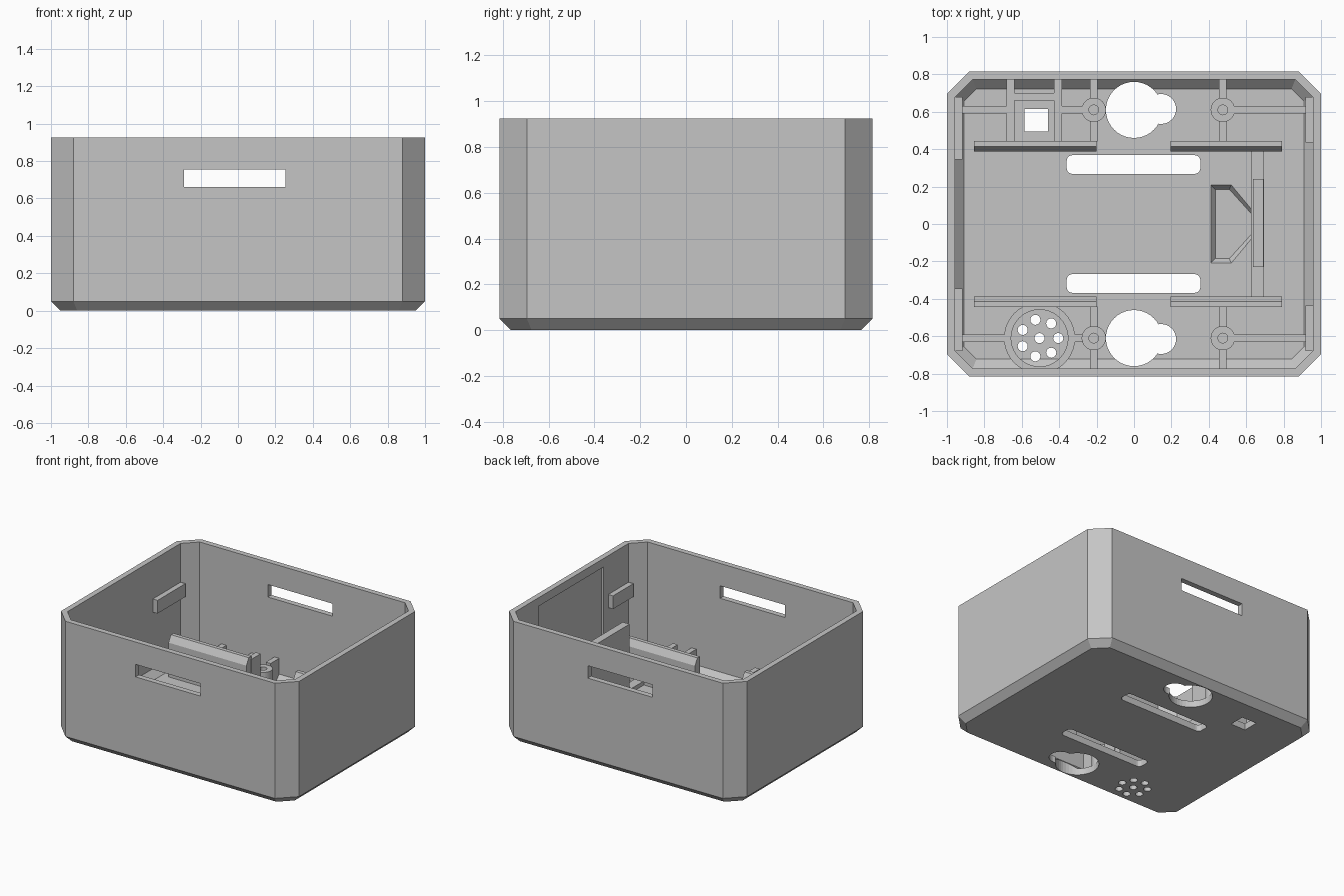
import bpy, bmesh
from math import cos, sin, pi

cube = bpy.data.objects.get("Cube")
if cube:
    bpy.data.objects.remove(cube)

grey = bpy.data.materials.new("light grey plastic")
grey.use_nodes = True
grey.diffuse_color = (0.56, 0.56, 0.56, 1)
grey.node_tree.nodes["Principled BSDF"].inputs["Base Color"].default_value = grey.diffuse_color

HEIGHT, FLOOR, BEVEL, WALL = 0.925, 0.05, 0.05, 0.042


def loft(name, *rings):
    """Solid skin through rings of matching points, capped at both ends."""
    bm = bmesh.new()
    loops = [[bm.verts.new(p) for p in ring] for ring in rings]
    n = len(loops[0])
    bm.faces.new(loops[0])
    bm.faces.new(loops[-1])
    for a, b in zip(loops, loops[1:]):
        for i in range(n):
            j = (i + 1) % n
            bm.faces.new((a[i], a[j], b[j], b[i]))
    bmesh.ops.recalc_face_normals(bm, faces=bm.faces)
    mesh = bpy.data.meshes.new(name)
    bm.to_mesh(mesh)
    bm.free()
    mesh.materials.append(grey)
    obj = bpy.data.objects.new(name, mesh)
    bpy.context.collection.objects.link(obj)
    return obj


def prism(name, points, z0, z1):
    return loft(name, *[[(x, y, z) for x, y in points] for z in (z0, z1)])


def box(name, x0, x1, y0, y1, z0, z1):
    return prism(name, [(x0, y0), (x1, y0), (x1, y1), (x0, y1)], z0, z1)


def circle(cx, cy, r, n=32):
    return [(cx + r * cos(2 * pi * i / n), cy + r * sin(2 * pi * i / n)) for i in range(n)]


def octagon(inset, z, corner=0.12):
    x, y = 1 - inset, 0.815 - inset
    c = corner - inset * 0.59
    pts = [(x, y - c), (x - c, y), (c - x, y), (-x, y - c),
           (-x, c - y), (c - x, -y), (x - c, -y), (x, c - y)]
    return [(px, py, z) for px, py in pts]


def rounded_slot(x0, x1, y0, y1, r):
    pts = []
    for k, (cx, cy) in enumerate([(x1 - r, y1 - r), (x0 + r, y1 - r),
                                  (x0 + r, y0 + r), (x1 - r, y0 + r)]):
        for i in range(5):
            a = (k + i / 4) * pi / 2
            pts.append((cx + r * cos(a), cy + r * sin(a)))
    return pts


def cut(target, cutter):
    """Subtract the cutter and remove it."""
    mod = target.modifiers.new("cut", "BOOLEAN")
    mod.operation, mod.solver, mod.object = "DIFFERENCE", "EXACT", cutter
    bpy.context.view_layer.update()
    graph = bpy.context.evaluated_depsgraph_get()
    old = target.data
    new = bpy.data.meshes.new_from_object(target.evaluated_get(graph))
    target.modifiers.clear()
    target.data = new
    bpy.data.meshes.remove(old)
    bpy.data.objects.remove(cutter)


# Open tray with bevelled base and chamfered corners
tray = loft("tray", octagon(BEVEL, 0), octagon(0, BEVEL), octagon(0, HEIGHT))
cut(tray, loft("cavity", octagon(WALL + BEVEL, FLOOR), octagon(WALL, FLOOR + BEVEL),
               octagon(WALL, HEIGHT + 0.1)))

# Window through the front and back walls, shallow panel recess in the left wall
cut(tray, box("wall_window", -0.29, 0.255, -1, 1, 0.66, 0.755))
cut(tray, box("wall_recess", 0.9, 0.975, -0.38, 0.4, FLOOR + BEVEL, 0.86))

# Floor openings: hanging keyholes, strap slots, square port
for s in (-1, 1):
    cut(tray, prism("keyhole_round", circle(0, s * 0.61, 0.15, 40), -0.1, 0.2))
    cut(tray, prism("keyhole_neck", circle(0.145, s * 0.615, 0.08), -0.1, 0.2))
    y0, y1 = sorted((s * 0.268, s * 0.368))
    cut(tray, prism("strap_slot", rounded_slot(-0.36, 0.355, y0, y1, 0.03), -0.1, 0.2))
cut(tray, box("square_port", -0.585, -0.46, 0.495, 0.615, -0.1, 0.2))

# Speaker grille holes
GX, GY = -0.505, -0.61
for i in range(8):
    r, a = (0.1, 2 * pi * i / 7) if i < 7 else (0, 0)
    cut(tray, prism("grille_hole", circle(GX + r * cos(a), GY + r * sin(a), 0.027, 16), -0.1, 0.2))


# Tapered pocket in the floor
def pocket_ring(d, z):
    half = [(0.41 + d, 0.21 - d), (0.52 - d * 0.4, 0.21 - d), (0.632, 0.075 - d)]
    return [(x, y, z) for x, y in half] + [(x, -y, z) for x, y in reversed(half)]


cut(tray, loft("floor_pocket", pocket_ring(0.025, 0.02), pocket_ring(0, FLOOR + 0.001)))

# Speaker ring
ring = prism("speaker_ring", circle(GX, GY, 0.19, 40), FLOOR - 0.01, 0.15)
cut(ring, prism("ring_bore", circle(GX, GY, 0.152, 40), -0.1, 0.3))

BASE = FLOOR - 0.01
for s, side in ((-1, "front"), (1, "back")):
    def rib(name, x0, x1, y0, y1, top):
        y0, y1 = sorted((s * y0, s * y1))
        box(f"{side}_{name}", x0, x1, y0, y1, BASE, top)

    # Guide walls with a sloped inner top edge
    for x0, x1 in ((-0.855, -0.2), (0.195, 0.79)):
        profile = [(0.445, BASE), (0.445, 0.36), (0.415, 0.36), (0.387, 0.31), (0.387, BASE)]
        loft(f"{side}_guide", *[[(x, s * y, z) for y, z in profile] for x in (x0, x1)])

    # Screw bosses with supporting ribs
    for bx in (-0.215, 0.475):
        boss = prism(f"{side}_screw_boss", circle(bx, s * 0.61, 0.065), BASE, 0.2)
        cut(boss, prism("screw_hole", circle(bx, s * 0.61, 0.026, 20), 0.08, 0.3))
        rib("guide_rib", bx - 0.02, bx + 0.02, 0.44, 0.55, 0.34)
        rib("wall_rib", bx - 0.02, bx + 0.02, 0.67, 0.785, 0.22)
    rib("long_rib", 0.535, 0.965, 0.592, 0.63, 0.2)

    # Clips high on the side walls
    rib_y = sorted((s * 0.345, s * 0.68))
    box(f"{side}_right_clip", -0.965, -0.918, *rib_y, 0.53, 0.63)
    rib_y = sorted((s * 0.435, s * 0.68))
    box(f"{side}_left_clip", 0.918, 0.965, *rib_y, 0.53, 0.63)

# Ribs beside the speaker ring
box("speaker_wall_rib", -0.965, GX - 0.17, -0.63, -0.592, BASE, 0.15)
box("speaker_boss_rib", GX + 0.17, -0.27, -0.63, -0.592, BASE, 0.15)

# Frame around the square port
for x in (-0.66, -0.407):
    box("port_side_rib", x - 0.021, x + 0.021, 0.44, 0.785, BASE, 0.2)
box("port_cross_rib", -0.65, -0.41, 0.66, 0.7, BASE, 0.2)
box("port_wall_rib", -0.965, -0.67, 0.592, 0.63, BASE, 0.2)
box("port_boss_rib", -0.4, -0.27, 0.592, 0.63, BASE, 0.2)

# Upright divider on its low sill
box("divider_sill", 0.625, 0.695, -0.39, 0.39, BASE, 0.08)
box("divider", 0.635, 0.692, -0.23, 0.24, BASE, 0.57)
